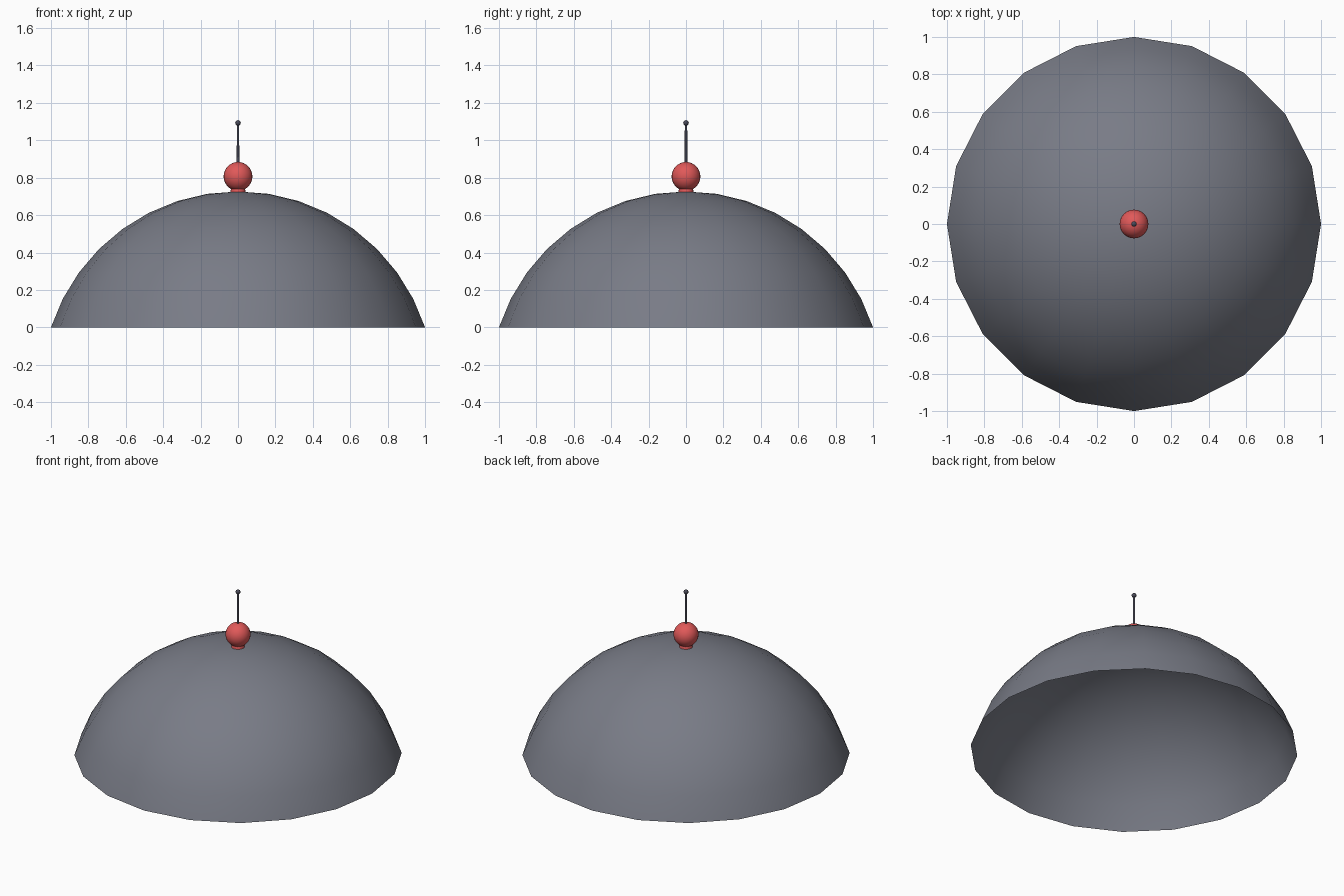
import bpy, bmesh, math

if "Cube" in bpy.data.objects:
    bpy.data.objects.remove(bpy.data.objects["Cube"])

RIM_ANGLE = math.radians(72)
R = 1 / math.sin(RIM_ANGLE)          # sphere radius giving a rim radius of 1
CENTRE_Z = -R * math.cos(RIM_ANGLE)


def material(name, colour):
    m = bpy.data.materials.new(name)
    m.diffuse_color = colour
    m.use_nodes = True
    m.node_tree.nodes["Principled BSDF"].inputs["Base Color"].default_value = m.diffuse_color
    return m


def finish(name, mat, smooth=True):
    ob = bpy.context.object
    ob.name = name
    ob.data.materials.append(mat)
    if smooth:
        bpy.ops.object.shade_smooth_by_angle(angle=math.radians(40))
    return ob


def ball(name, z, r, mat, seg=24, rings=16):
    bpy.ops.mesh.primitive_uv_sphere_add(segments=seg, ring_count=rings,
                                         radius=r, location=(0, 0, z))
    return finish(name, mat)


def post(name, z0, z1, r0, r1, mat, seg=16):
    bpy.ops.mesh.primitive_cone_add(vertices=seg, radius1=r0, radius2=r1,
                                    depth=z1 - z0, location=(0, 0, (z0 + z1) / 2))
    return finish(name, mat)


grey = material("canopy_grey", (0.19, 0.20, 0.24, 1))
red = material("ball_red", (0.75, 0.10, 0.10, 1))
dark = material("rod_dark", (0.07, 0.07, 0.10, 1))

# open dome shell: top part of a 20-sided sphere
dome = ball("dome", CENTRE_Z, R, grey, 20, 20)
bm = bmesh.new()
bm.from_mesh(dome.data)
low = [v for v in bm.verts if v.co.z < -CENTRE_Z - 0.01]
bmesh.ops.delete(bm, geom=low, context='VERTS')
bm.to_mesh(dome.data)
bm.free()

# red ball on a short collar
post("collar", 0.715, 0.75, 0.042, 0.036, red)
ball("red_ball", 0.807, 0.077, red)

# thin rod with a small tip
post("rod", 0.86, 1.095, 0.0075, 0.0065, dark, 10)
ball("rod_tip", 1.093, 0.015, dark, 12, 8)
